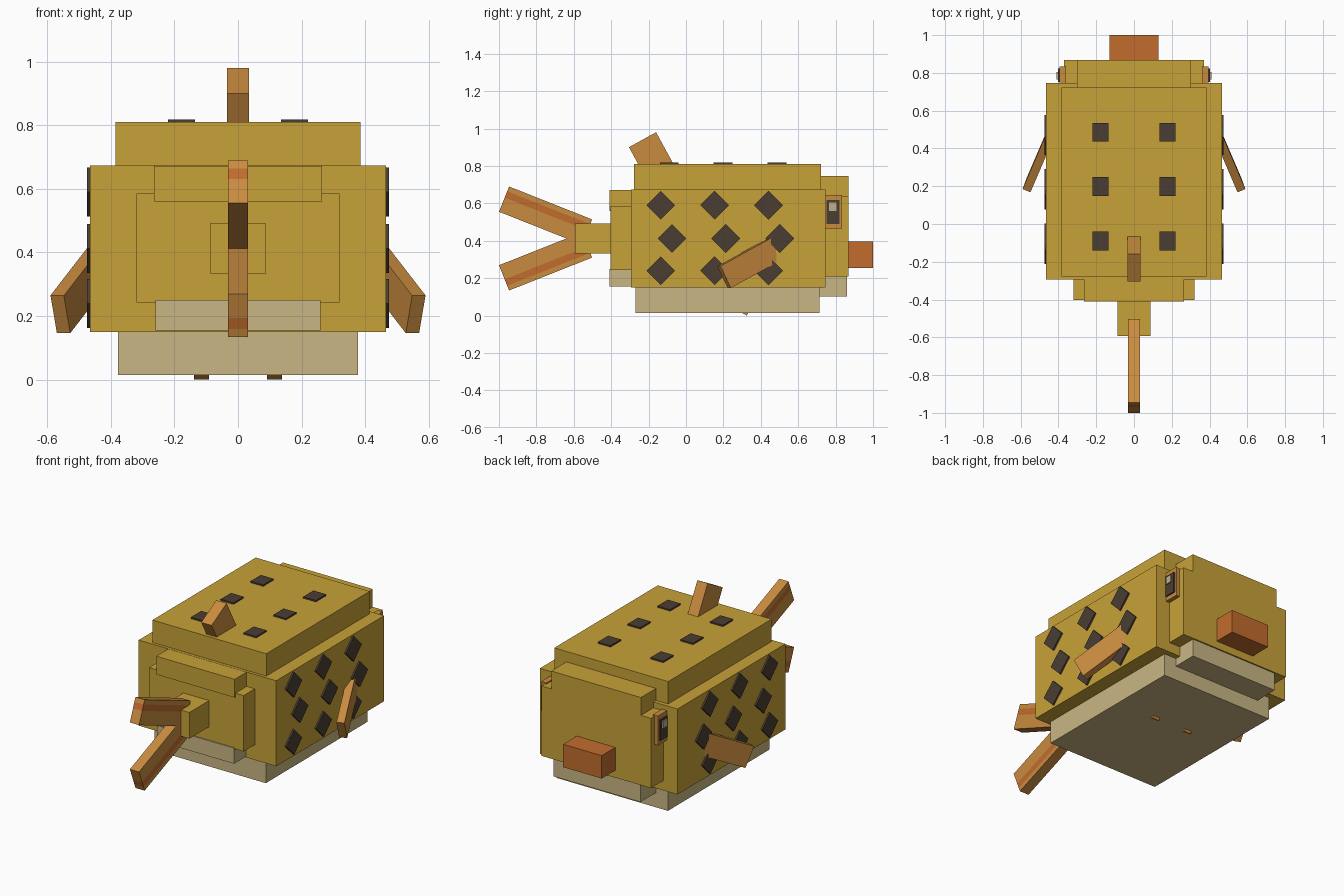
import bpy
from math import radians
from mathutils import Vector, Matrix

cube = bpy.data.objects.get("Cube")
if cube:
    bpy.data.objects.remove(cube, do_unlink=True)


def material(name, rgb):
    m = bpy.data.materials.new(name)
    m.use_nodes = True
    m.diffuse_color = (*rgb, 1)
    m.node_tree.nodes["Principled BSDF"].inputs["Base Color"].default_value = (*rgb, 1)
    return m


YELLOW = material("mustard yellow", (0.58, 0.36, 0.04))
BEIGE = material("belly beige", (0.59, 0.47, 0.23))
FIN = material("fin orange", (0.59, 0.26, 0.05))
RUST = material("rust orange", (0.54, 0.15, 0.027))
DARK = material("spot brown", (0.068, 0.048, 0.033))
GLINT = material("eye glint", (0.5, 0.45, 0.27))


def slanted_box(name, corner, u, v, w, mat):
    """Box spanned by three edge vectors from one corner."""
    c, u, v, w = map(Vector, (corner, u, v, w))
    if u.cross(v).dot(w) < 0:
        u, v = v, u
    pts = [c + u * i + v * j + w * k for k in (0, 1) for j in (0, 1) for i in (0, 1)]
    faces = [(0, 2, 3, 1), (4, 5, 7, 6), (0, 1, 5, 4),
             (2, 6, 7, 3), (0, 4, 6, 2), (1, 3, 7, 5)]
    mesh = bpy.data.meshes.new(name)
    mesh.from_pydata(pts, [], faces)
    mesh.materials.append(mat)
    obj = bpy.data.objects.new(name, mesh)
    bpy.context.collection.objects.link(obj)
    return obj


def box(name, x, y, z, mat):
    """Upright box from (low, high) ranges."""
    return slanted_box(name, (x[0], y[0], z[0]), (x[1] - x[0], 0, 0),
                       (0, y[1] - y[0], 0), (0, 0, z[1] - z[0]), mat)


def centred(name, half, y, z, mat):
    return box(name, (-half, half), y, z, mat)


# Body, back and belly
centred("body", 0.465, (-0.295, 0.747), (0.15, 0.673), YELLOW)
centred("back_slab", 0.385, (-0.277, 0.722), (0.65, 0.81), YELLOW)
centred("belly", 0.377, (-0.27, 0.713), (0.014, 0.16), BEIGE)

# Head, chin and mouth
centred("head", 0.37, (0.74, 0.868), (0.21, 0.637), YELLOW)
centred("head_top", 0.303, (0.72, 0.868), (0.6, 0.746), YELLOW)
centred("chin", 0.295, (0.7, 0.86), (0.102, 0.215), BEIGE)
centred("mouth", 0.13, (0.86, 1.0), (0.255, 0.395), RUST)

# Rump and tail root
centred("rump", 0.32, (-0.403, -0.29), (0.243, 0.585), YELLOW)
centred("rump_top", 0.265, (-0.41, -0.295), (0.56, 0.672), YELLOW)
centred("rump_belly", 0.26, (-0.41, -0.29), (0.155, 0.25), BEIGE)
centred("tail_root", 0.087, (-0.594, -0.4), (0.332, 0.492), YELLOW)

# Forked tail: each lobe has three layers, mirrored about the tail root
mid = 0.412
for side, up in (("upper", 1), ("lower", -1)):
    along = Vector((0, 0.444, -0.176 * up))
    across = Vector((0, -0.054, -0.135 * up))
    tip = Vector((-0.031, -0.946, mid + 0.278 * up))
    for layer, a, b, mat in (("edge", 0, 0.19, FIN), ("stripe", 0.19, 0.44, RUST),
                             ("blade", 0.44, 1, FIN)):
        slanted_box(f"{side}_tail_{layer}", tip + across * a, along,
                    across * (b - a), (0.062, 0, 0), mat)

# Dorsal fin leaning back
slanted_box("dorsal_fin", (-0.035, -0.305, 0.9), (0.07, 0, 0),
            (0, 0.145, 0.08), (0, 0.115, -0.21), FIN)

for side, s in (("left", 1), ("right", -1)):
    # Side fin, swept back and down
    slanted_box(f"{side}_side_fin", (0.59 * s, 0.185, 0.265), (-0.12 * s, 0.28, 0.155),
                (-0.02 * s, 0.055, -0.118), (-0.042 * s, -0.017, -0.001), FIN)

    # Tiny fin tip under the belly
    slanted_box(f"{side}_belly_fin", (0.115 * s - 0.023, 0.325, 0), (0.046, 0, 0),
                (0, -0.026, 0.014), (0, 0.014, 0.026), FIN)

    # Eye: frame, pupil, glint
    def eye_part(name, x0, x1, y, z, mat):
        box(f"{side}_eye_{name}", sorted((x0 * s, x1 * s)), y, z, mat)

    eye_part("frame", 0.36, 0.395, (0.74, 0.835), (0.465, 0.645), FIN)
    eye_part("pupil", 0.39, 0.403, (0.752, 0.822), (0.49, 0.617), DARK)
    eye_part("glint", 0.4, 0.41, (0.765, 0.805), (0.56, 0.605), GLINT)

    # Diamond spots on the flank, middle row shifted forward
    d = 0.077
    for row, (y0, z) in enumerate(((-0.135, 0.24), (-0.075, 0.412), (-0.135, 0.59))):
        for col in range(3):
            slanted_box(f"{side}_flank_spot_{row}_{col}",
                        (0.465 * s, y0 + 0.288 * col, z - d),
                        (0, d, d), (0, -d, d), (0.01 * s, 0, 0), DARK)

    # Square spots on the back
    for col in range(3):
        y = -0.09 + 0.288 * col
        box(f"{side}_back_spot_{col}", (0.178 * s - 0.043, 0.178 * s + 0.043),
            (y - 0.05, y + 0.05), (0.81, 0.819), DARK)
